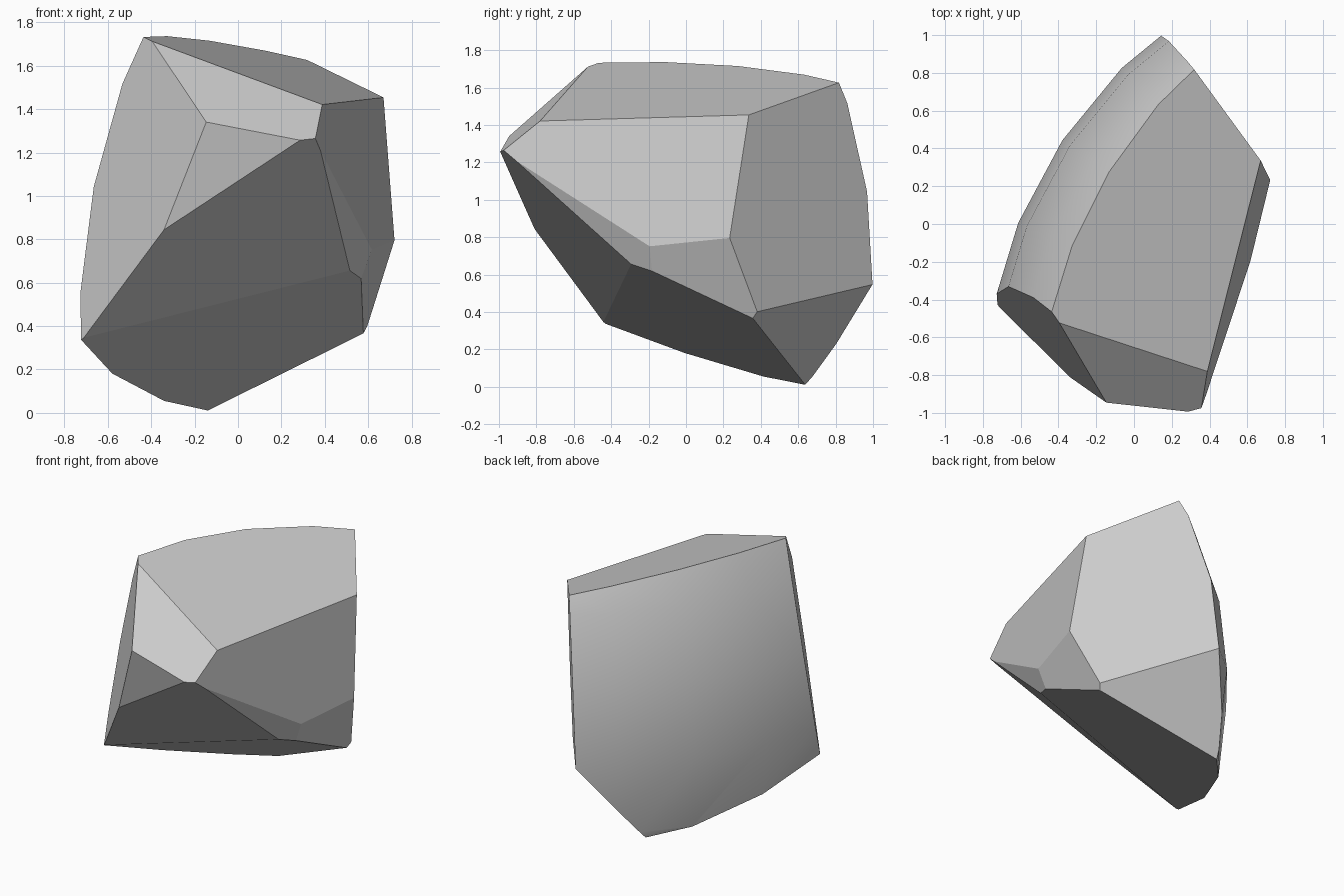
import bpy
import bmesh
from mathutils import Vector, Matrix

cube = bpy.data.objects.get("Cube")
if cube:
    bpy.data.objects.remove(cube)

# Stone colour
stone = bpy.data.materials.new("grey_stone")
stone.use_nodes = True
stone.diffuse_color = (0.6, 0.6, 0.6, 1)
stone.node_tree.nodes["Principled BSDF"].inputs["Base Color"].default_value = (0.6, 0.6, 0.6, 1)

# Corners where the fracture planes meet
crown = Vector((-0.44, -0.46, 1.735))
crown_front = Vector((-0.40, -0.51, 1.725))
brow = Vector((0.39, -0.78, 1.42))
shoulder = Vector((0.67, 0.34, 1.455))
back_top = Vector((0.31, 0.83, 1.63))
nose = Vector((0.30, -0.995, 1.255))
nose_side = Vector((0.36, -0.97, 1.26))
ridge_top = Vector((-0.15, -0.945, 1.34))
ridge_low = Vector((-0.34, -0.81, 0.845))
heel = Vector((-0.72, -0.43, 0.34))
foot = Vector((-0.15, 0.64, 0.005))
hip = Vector((0.72, 0.23, 0.80))
waist = Vector((0.62, -0.20, 0.76))
waist_low = Vector((0.57, -0.17, 0.615))
waist_front = Vector((0.51, -0.31, 0.66))
cheek = Vector((0.40, -0.83, 1.15))
toe = Vector((0.575, 0.36, 0.365))
toe_top = Vector((0.60, 0.38, 0.405))
back_low = Vector((0.14, 1.0, 0.545))

# Flat faces, each through its corners
facets = [
    (crown, brow, shoulder, back_top),
    (crown_front, ridge_top, nose, brow),
    (crown_front, ridge_top, ridge_low, heel, crown),
    (ridge_top, nose, ridge_low),
    (ridge_low, nose, nose_side, cheek, waist_front, heel),
    (heel, waist_front, waist_low, toe, foot),
    (shoulder, hip, waist, cheek, nose_side, brow),
    (cheek, waist, waist_low, waist_front),
    (waist, hip, toe_top, toe, waist_low),
    (shoulder, hip, toe_top, back_low, back_top),
    (toe_top, toe, foot, back_low),
]


def plane_of(corners):
    """Centre and outward normal of the best plane through the corners."""
    centre = sum(corners, Vector()) / len(corners)
    normal = Vector()
    for a, b in zip(corners, corners[1:] + corners[:1]):
        normal += (a - centre).cross(b - centre)
    if normal.dot(centre - Vector((0, 0, 0.9))) < 0:
        normal.negate()
    return centre, normal.normalized()


# Large smooth ball, of which the fragment keeps one curved side
bm = bmesh.new()
bmesh.ops.create_uvsphere(bm, u_segments=32, v_segments=16, radius=2.525,
                          matrix=Matrix.Translation((1.72, -0.96, 0.55)))
for face in bm.faces:
    face.smooth = True

# Cut along every fracture plane and cap the opening with a flat face
for corners in facets:
    centre, normal = plane_of(corners)
    bmesh.ops.bisect_plane(bm, geom=bm.verts[:] + bm.edges[:] + bm.faces[:],
                           dist=1e-5, plane_co=centre, plane_no=normal, clear_outer=True)
    rim = [e for e in bm.edges if e.is_boundary]
    cap = bmesh.ops.holes_fill(bm, edges=rim, sides=0)
    for face in cap["faces"]:
        face.smooth = False

# Crisp edges around every flat face
bmesh.ops.recalc_face_normals(bm, faces=bm.faces[:])
for edge in bm.edges:
    edge.smooth = all(f.smooth for f in edge.link_faces)

mesh = bpy.data.meshes.new("stone_fragment")
bm.to_mesh(mesh)
bm.free()
mesh.materials.append(stone)
fragment = bpy.data.objects.new("stone_fragment", mesh)
bpy.context.collection.objects.link(fragment)
